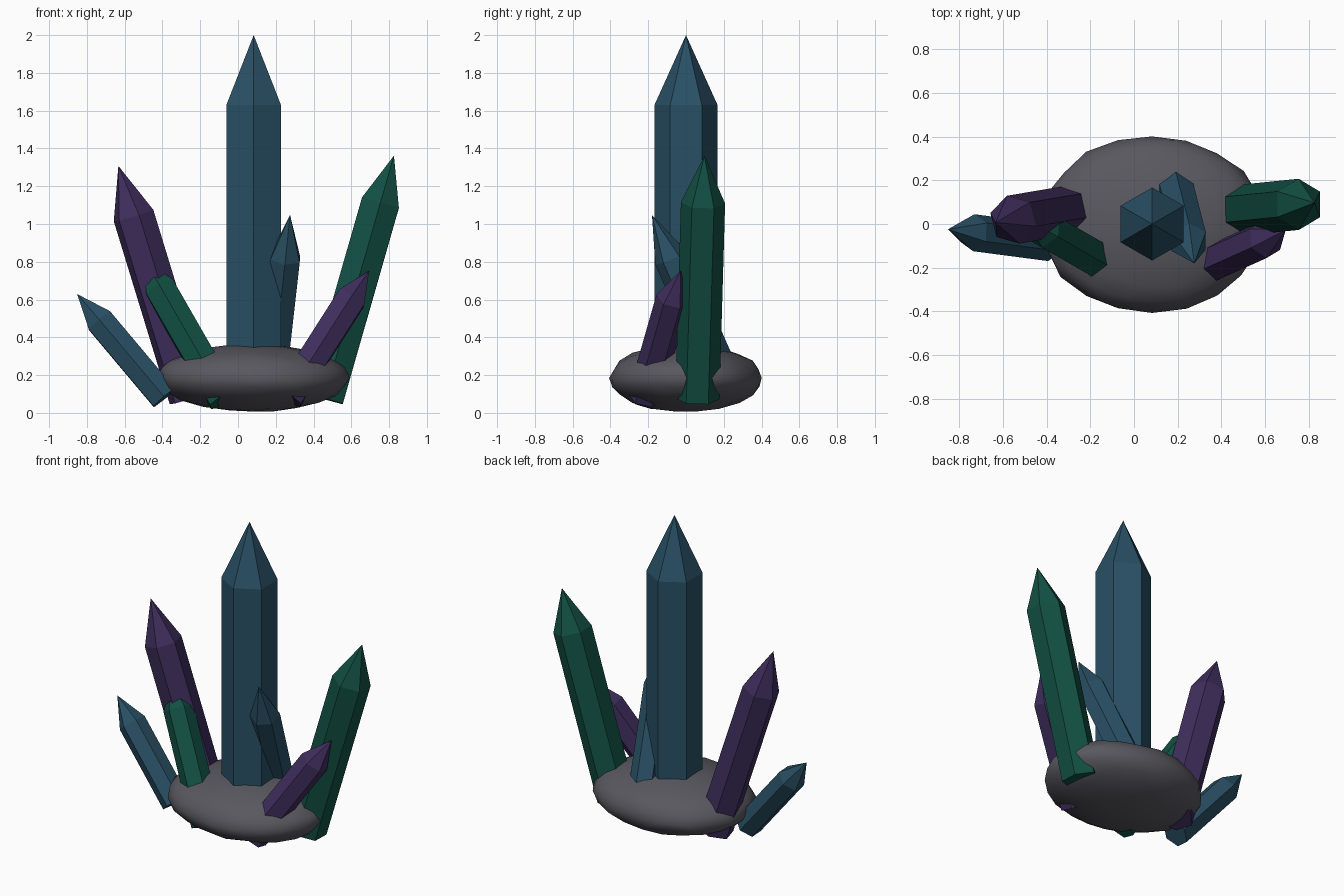
import bpy, bmesh, math, random
from mathutils import Vector, Matrix

random.seed(4)
cube = bpy.data.objects.get("Cube")
if cube:
    bpy.data.objects.remove(cube)


def material(name, rgb):
    mat = bpy.data.materials.new(name)
    mat.use_nodes = True
    color = (*rgb, 1)
    mat.diffuse_color = color
    mat.node_tree.nodes["Principled BSDF"].inputs["Base Color"].default_value = color
    return mat


BLUE = material("deep_blue", (0.022, 0.08, 0.13))
PURPLE = material("dark_purple", (0.05, 0.027, 0.11))
GREEN = material("dark_green", (0.006, 0.08, 0.056))
STONE = material("grey_stone", (0.1, 0.097, 0.115))


def add_object(name, bm, mat):
    bmesh.ops.recalc_face_normals(bm, faces=bm.faces)
    mesh = bpy.data.meshes.new(name)
    bm.to_mesh(mesh)
    bm.free()
    mesh.materials.append(mat)
    obj = bpy.data.objects.new(name, mesh)
    bpy.context.collection.objects.link(obj)
    return obj


def crystal(name, mat, base, shoulder, tip_length, radius, spin=0):
    """Six-sided prism from base to shoulder, closed by a pointed tip."""
    base, shoulder = Vector(base), Vector(shoulder)
    axis = shoulder - base
    length = axis.length
    bm = bmesh.new()
    rings = []
    for z in (0, length):
        angles = [math.radians(90 + spin + 60 * i) for i in range(6)]
        rings.append([bm.verts.new((radius * math.cos(a), radius * math.sin(a), z))
                      for a in angles])
    tip = bm.verts.new((0, 0, length + tip_length))
    low, high = rings
    bm.faces.new(low)
    for i in range(6):
        j = (i + 1) % 6
        bm.faces.new((low[i], low[j], high[j], high[i]))
        bm.faces.new((high[i], high[j], tip))
    # Lean the finished crystal along its axis
    turn = Vector((0, 0, 1)).rotation_difference(axis).to_matrix().to_4x4()
    bm.transform(Matrix.Translation(base) @ turn)
    return add_object(name, bm, mat)


# Rounded, slightly uneven stone
bm = bmesh.new()
bmesh.ops.create_icosphere(bm, subdivisions=3, radius=1)
for v in bm.verts:
    v.co *= random.uniform(0.98, 1.02)
    v.co = Vector((0.083 + 0.508 * v.co.x, 0.405 * v.co.y, 0.185 + 0.18 * v.co.z))
rock = add_object("rock_base", bm, STONE)
for face in rock.data.polygons:
    face.use_smooth = True

# Tall centre crystal and the leaning ones around it
crystal("centre_crystal", BLUE, (0.083, 0, 0.2), (0.083, 0, 1.63), 0.37, 0.167)
crystal("left_tall_crystal", GREEN, (0.457, 0.06, 0.075), (0.754, 0.09, 1.112), 0.26, 0.117)
crystal("right_tall_crystal", PURPLE, (-0.257, 0.07, 0.077), (-0.553, 0.02, 1.045), 0.275, 0.113, 15)
crystal("right_low_crystal", BLUE, (-0.39, -0.085, 0.08), (-0.733, -0.04, 0.488), 0.185, 0.085)
crystal("right_short_crystal", GREEN, (-0.075, -0.216, 0.07), (-0.414, -0.02, 0.66), 0.17, 0.092)
crystal("left_short_crystal", PURPLE, (0.265, -0.22, 0.08), (0.6, -0.07, 0.605), 0.18, 0.089)
crystal("back_crystal", BLUE, (0.165, 0.25, 0.07), (0.25, -0.08, 0.82), 0.25, 0.09)
